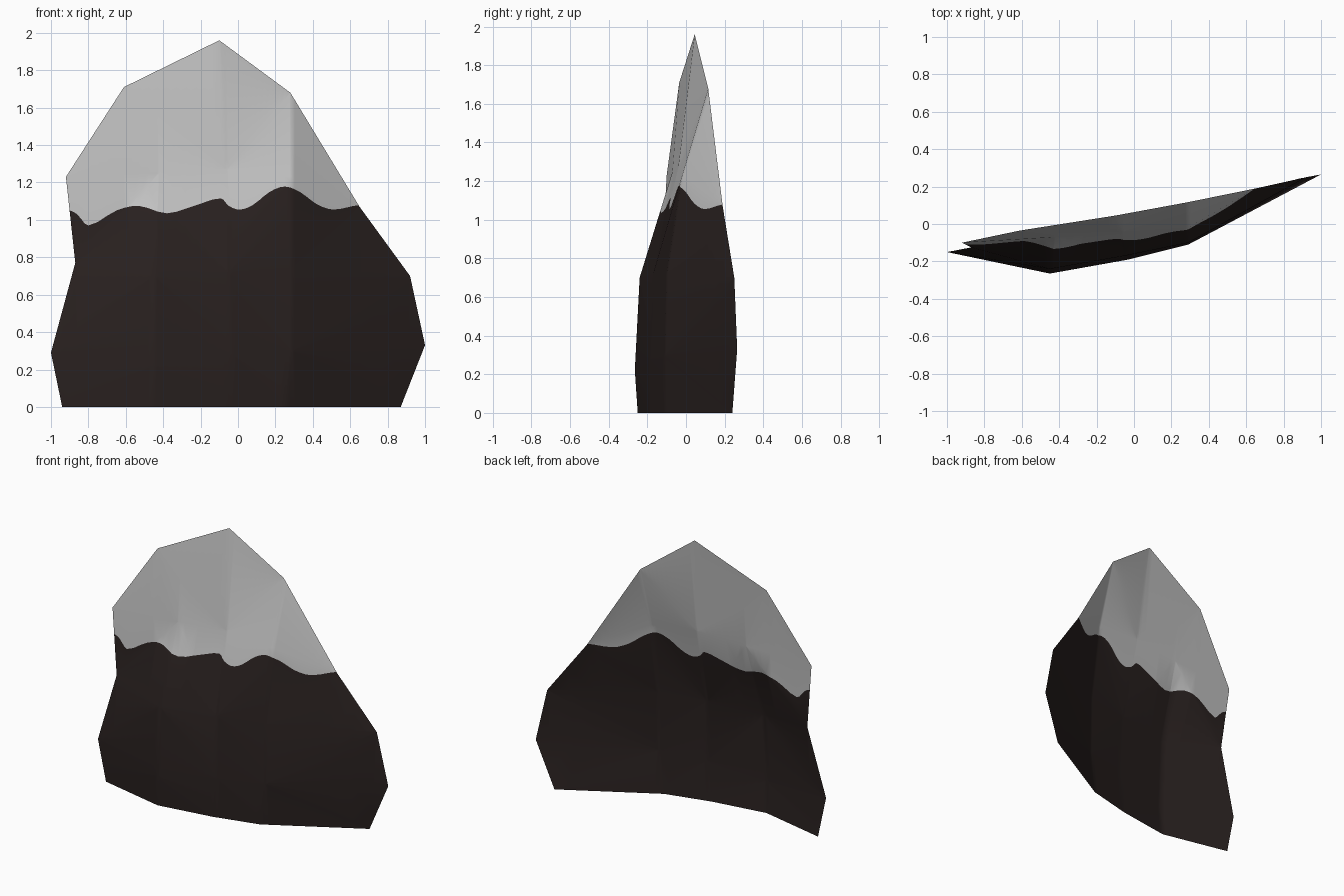
import bpy, bmesh
from mathutils import Vector

if "Cube" in bpy.data.objects:
    bpy.data.objects.remove(bpy.data.objects["Cube"])


def material(name, rgb):
    m = bpy.data.materials.new(name)
    m.diffuse_color = (*rgb, 1)
    m.use_nodes = True
    m.node_tree.nodes["Principled BSDF"].inputs["Base Color"].default_value = m.diffuse_color
    return m


# Bent mountain sheet: one row of points per level, left to right
rows = [
    [(-.94, -.145, 0), (-.46, -.25, 0), (-.07, -.19, 0), (.25, -.11, 0), (.87, .24, 0)],
    [(-1, -.15, .29), (-.45, -.265, .22), (-.03, -.19, .28), (.29, -.11, .30), (1, .265, .33)],
    [(-.87, -.125, .77), (-.45, -.24, .70), (-.05, -.17, .72), (.29, -.10, .72), (.92, .25, .70)],
    [(-.92, -.10, 1.23), (-.42, -.07, 1.25), (-.06, -.04, 1.27), (.29, -.02, 1.23), (.65, .19, 1.07)],
    [None, (-.61, -.035, 1.71), (-.10, .045, 1.96), (.28, .115, 1.68), None],
]
bm = bmesh.new()
grid = [[bm.verts.new(p) if p else None for p in r] for r in rows]
for a, b in zip(grid, grid[1:]):
    for i in range(4):
        bm.faces.new([v for v in (a[i], a[i + 1], b[i + 1], b[i]) if v])
bmesh.ops.triangulate(bm, faces=bm.faces[:])

# Wavy snow line as x, z, smoothed with a spline
knots = [(-1.05, 1.06), (-.9, 1.05), (-.86, 1.03), (-.8, .97), (-.65, 1.05), (-.53, 1.075),
         (-.38, 1.035), (-.22, 1.08), (-.09, 1.115), (-.05, 1.075), (.01, 1.055),
         (.08, 1.08), (.17, 1.15), (.25, 1.178), (.33, 1.15), (.42, 1.085), (.51, 1.055), (.65, 1.08), (1.05, 1.1)]
tang = [0] * len(knots)
for i in range(1, len(knots) - 1):
    (xa, za), (xb, zb) = knots[i - 1], knots[i + 1]
    tang[i] = (zb - za) / (xb - xa)
line = []
for i in range(len(knots) - 1):
    (x0, z0), (x1, z1) = knots[i], knots[i + 1]
    h = x1 - x0
    for k in range(3):
        t = k / 3
        z = ((2*t**3 - 3*t**2 + 1) * z0 + (t**3 - 2*t**2 + t) * h * tang[i]
             + (3*t**2 - 2*t**3) * z1 + (t**3 - t**2) * h * tang[i + 1])
        line.append((x0 + h * t, z))
line.append(knots[-1])


def cut(faces, co, no):
    geom = set(faces)
    for f in faces:
        geom.update(f.edges)
        geom.update(f.verts)
    bmesh.ops.bisect_plane(bm, geom=list(geom), dist=1e-5, plane_co=co, plane_no=no)


# Slice the sheet into strips, then cut each strip along its piece of the snow line
for x, z in line:
    cut(bm.faces[:], (x, 0, 0), (1, 0, 0))
for (x0, z0), (x1, z1) in zip(line, line[1:]):
    strip = [f for f in bm.faces if x0 < f.calc_center_median().x < x1]
    if strip:
        cut(strip, (x0, 0, z0), Vector((z0 - z1, 0, x1 - x0)).normalized())

# Colour by height above the snow line
for f in bm.faces:
    f.smooth = True
    c = f.calc_center_median()
    for (x0, z0), (x1, z1) in zip(line, line[1:]):
        if x0 <= c.x <= x1:
            f.material_index = int(c.z > z0 + (z1 - z0) * (c.x - x0) / (x1 - x0))

mesh = bpy.data.meshes.new("mountain")
bm.to_mesh(mesh)
bm.free()
mesh.materials.append(material("dark rock", (.022, .015, .014)))
mesh.materials.append(material("snow", (.55, .55, .55)))
obj = bpy.data.objects.new("mountain", mesh)
bpy.context.collection.objects.link(obj)
